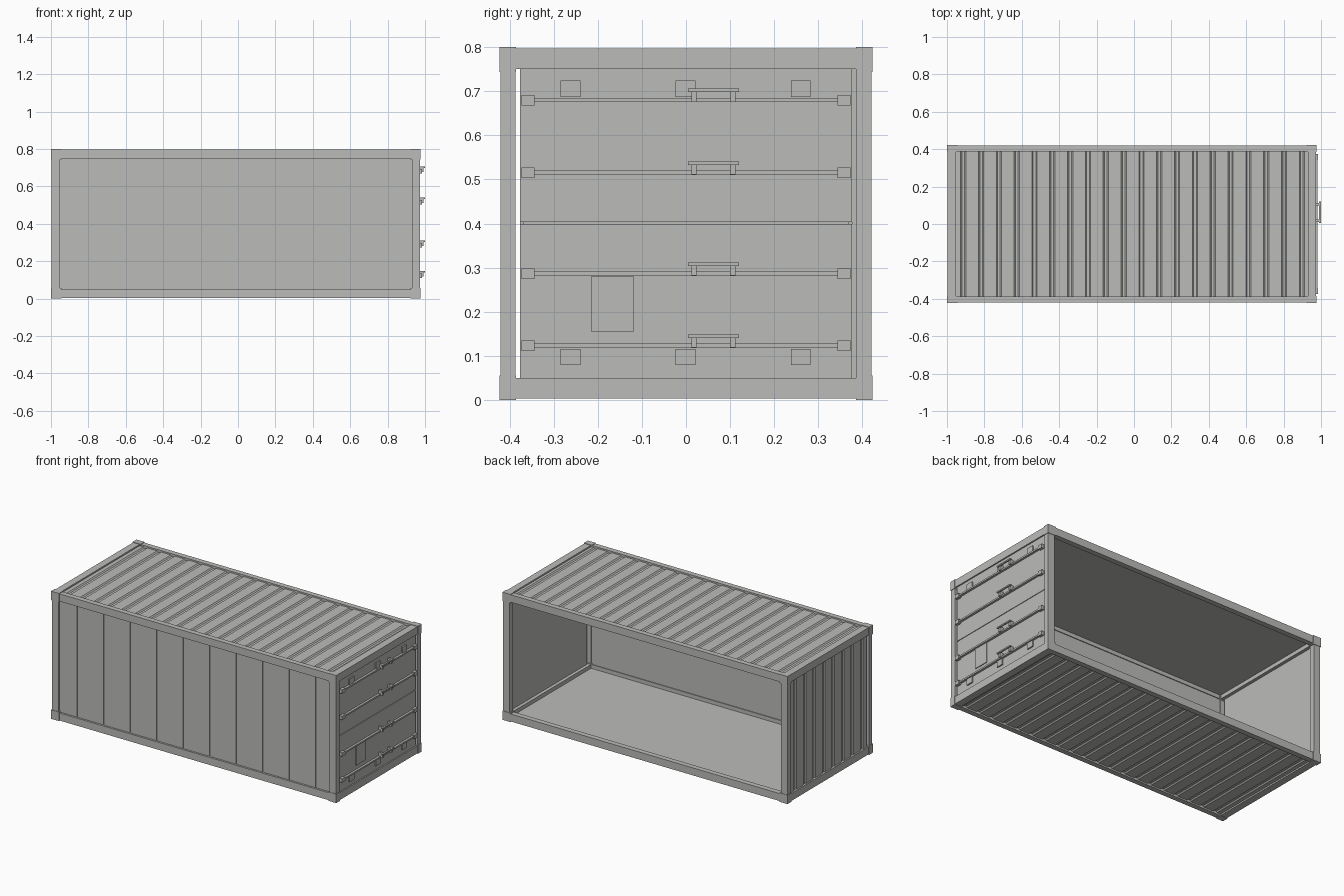
import bpy, bmesh

if "Cube" in bpy.data.objects:
    bpy.data.objects.remove(bpy.data.objects["Cube"])

X0, X1, Y, H = -1.0, 0.977, 0.423, 0.8
XC = (X0 + X1) / 2

grey = bpy.data.materials.new("plain grey")
grey.diffuse_color = (0.5, 0.5, 0.485, 1)
grey.use_nodes = True
grey.node_tree.nodes["Principled BSDF"].inputs["Base Color"].default_value = grey.diffuse_color


def finish(name, bm):
    bmesh.ops.recalc_face_normals(bm, faces=bm.faces)
    me = bpy.data.meshes.new(name)
    bm.to_mesh(me)
    bm.free()
    me.materials.append(grey)
    ob = bpy.data.objects.new(name, me)
    bpy.context.scene.collection.objects.link(ob)
    return ob


def boxes(name, items):
    """Several boxes (x0, x1, y0, y1, z0, z1) in one object."""
    bm = bmesh.new()
    for x0, x1, y0, y1, z0, z1 in items:
        vs = bmesh.ops.create_cube(bm, size=1)["verts"]
        for v in vs:
            v.co.x = x1 if v.co.x > 0 else x0
            v.co.y = y1 if v.co.y > 0 else y0
            v.co.z = z1 if v.co.z > 0 else z0
    return finish(name, bm)


def ribbed(name, u0, u1, grooves, half, slope, depth, v0, v1, w_in, w_out, place):
    """Sheet, flat inside, grooved outside; place maps (u, v, w) to x, y, z."""
    s = 1 if w_out > w_in else -1
    prof = [(u0, w_in), (u0, w_out)]
    for g in grooves:
        prof += [(g - half, w_out), (g - half + slope, w_out - s * depth),
                 (g + half - slope, w_out - s * depth), (g + half, w_out)]
    prof += [(u1, w_out), (u1, w_in)]
    bm = bmesh.new()
    a = [bm.verts.new(place(u, v0, w)) for u, w in prof]
    b = [bm.verts.new(place(u, v1, w)) for u, w in prof]
    bm.faces.new(a)
    bm.faces.new(b[::-1])
    n = len(a)
    for i in range(n):
        j = (i + 1) % n
        bm.faces.new((a[i], b[i], b[j], a[j]))
    return finish(name, bm)


# Corner blocks, slightly proud of the beams
cx, cy, cz, e = 0.055, 0.038, 0.056, 0.003
boxes("corner_blocks", [
    (xa, xa + cx, ya, ya + cy, za, za + cz)
    for xa in (X0, X1 - cx) for ya in (-Y, Y - cy) for za in (0, H - cz)])

# Frame beams: long rails, end rails and posts
bx, by, bz = 0.048, 0.036, 0.050
boxes("long_rails", [
    (X0 + cx, X1 - cx, ya, ya + by - e, za, za + bz - e)
    for ya in (-Y + e, Y - by) for za in (e, H - bz)])
boxes("end_rails", [
    (xa, xa + bx - e, -Y + cy, Y - cy, za, za + bz - e)
    for xa in (X0 + e, X1 - bx) for za in (e, H - bz)])
boxes("corner_posts", [
    (xa, xa + bx - e, ya, ya + by - e, cz, H - cz)
    for xa in (X0 + e, X1 - bx) for ya in (-Y + e, Y - by)])

# Roof and underside, grooved across the width
gx = [-0.913 + 0.0953 * i for i in range(20)]
for name, wi, wo in (("roof", 0.774, 0.788), ("floor", 0.026, 0.012)):
    ribbed(name, X0 + bx, X1 - bx, gx, 0.014, 0.007, 0.007,
           -Y + by, Y - by, wi, wo, lambda u, v, w: (u, v, w))

# Front wall with fine upright seams
ribbed("front_wall", X0 + bx, X1 - bx, [-0.83 + 0.184 * i for i in range(10)],
       0.002, 0, 0.006, bz, H - bz, -0.392, -0.408, lambda u, v, w: (u, w, v))

# Left end wall with upright grooves
ribbed("left_end_wall", -0.376, Y - by, [-0.329 + 0.094 * i for i in range(8)],
       0.014, 0.007, 0.007, bz, H - bz, X0 + 0.028, X0 + 0.012,
       lambda u, v, w: (w, u, v))

# Right end doors, split across the middle
DX = 0.966
boxes("doors", [(DX - 0.016, DX, -0.376, 0.376, bz, 0.399),
                (DX - 0.016, DX, -0.376, 0.376, 0.404, H - bz),
                (DX - 0.016, DX - 0.004, -0.368, 0.368, 0.398, 0.405)])
boxes("door_edge_seal", [(DX - 0.020, DX - 0.008, 0.376, Y - by, bz, H - bz)])

# Locking bars, end brackets and handles
bars = [0.123, 0.286, 0.515, 0.680]
boxes("locking_bars", [(DX, DX + 0.014, -0.358, 0.358, z - 0.005, z + 0.005)
                       for z in bars])
boxes("bar_brackets", [(DX, DX + 0.018, ya, ya + 0.03, z - 0.012, z + 0.012)
                       for z in bars for ya in (-0.373, 0.343)])
boxes("handles", [(0.990, 1.0, 0.005, 0.12, z + 0.018, z + 0.026) for z in bars])
boxes("handle_arms", [(DX, 0.993, y, y + 0.012, z - 0.004, z + 0.026)
                      for z in bars for y in (0.012, 0.10)])

# Hinge plates and notice plate
boxes("hinge_plates", [(DX, DX + 0.008, y - 0.0225, y + 0.0225, z, z + 0.037)
                       for y in (-0.262, -0.001, 0.26) for z in (0.079, 0.687)])
boxes("notice_plate", [(DX, DX + 0.005, -0.215, -0.118, 0.155, 0.280)])
